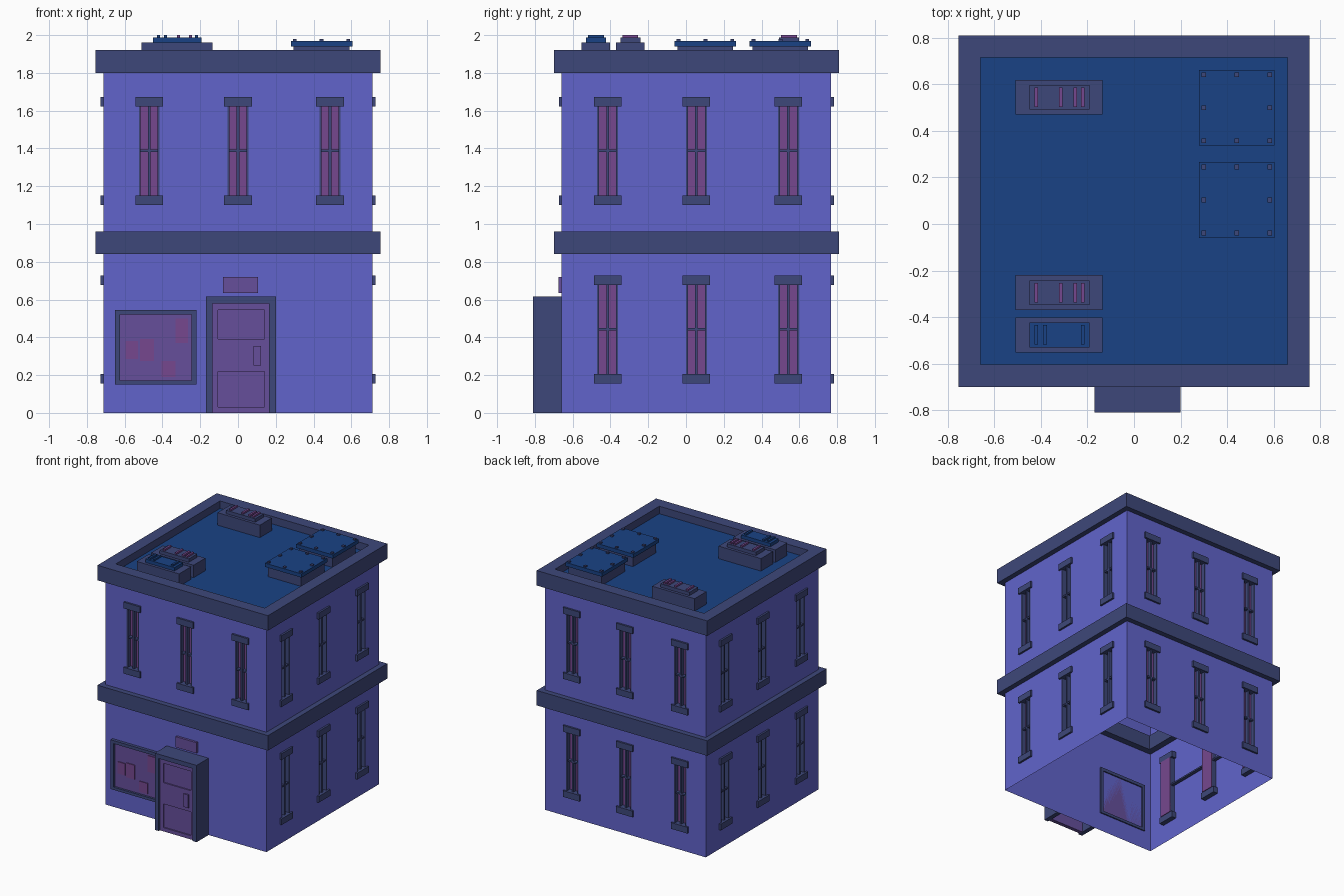
import bpy, bmesh, math
from mathutils import Matrix, Vector

if "Cube" in bpy.data.objects:
    bpy.data.objects.remove(bpy.data.objects["Cube"])

CY, H = 0.055, 0.713          # building centre in y, half width of the walls
RIM, INNER, ROOF = 0.755, 0.66, 1.86


def material(name, r, g, b):
    m = bpy.data.materials.new(name)
    m.diffuse_color = (r, g, b, 1)
    m.use_nodes = True
    m.node_tree.nodes["Principled BSDF"].inputs["Base Color"].default_value = m.diffuse_color
    return m


WALL = material("wall_blue", 0.12, 0.127, 0.60)
TRIM = material("trim_slate", 0.048, 0.064, 0.195)
ROOFM = material("roof_blue", 0.01, 0.055, 0.235)
GLASS = material("glass_purple", 0.18, 0.064, 0.275)
DOOR = material("door_violet", 0.133, 0.078, 0.33)


def finish(name, bm, mat, turn=0):
    """Make an object, turned in quarter steps about the building axis."""
    if turn:
        c = Vector((0, CY, 0))
        bmesh.ops.rotate(bm, verts=bm.verts, cent=c,
                         matrix=Matrix.Rotation(turn * math.pi / 2, 3, 'Z'))
    me = bpy.data.meshes.new(name)
    bm.to_mesh(me)
    bm.free()
    me.materials.append(mat)
    ob = bpy.data.objects.new(name, me)
    bpy.context.collection.objects.link(ob)
    return ob


def boxes(name, mat, items, turn=0):
    """Each item is (x0, x1, y0, y1, z0, z1)."""
    bm = bmesh.new()
    for x0, x1, y0, y1, z0, z1 in items:
        m = Matrix.Translation(((x0 + x1) / 2, (y0 + y1) / 2, (z0 + z1) / 2))
        m = m @ Matrix.Diagonal((x1 - x0, y1 - y0, z1 - z0, 1))
        bmesh.ops.create_cube(bm, size=1, matrix=m)
    return finish(name, bm, mat, turn)


def on_wall(u0, u1, w0, w1, z0, z1):
    """Box on the front wall; w is the distance outward from it."""
    y = CY - H
    return (u0, u1, y - w1, y - w0, z0, z1)


def wall(name, holes, turn):
    """Wall sheet with rectangular openings (u0, u1, z0, z1)."""
    us = sorted({-H, H} | {h[0] for h in holes} | {h[1] for h in holes})
    zs = sorted({0, ROOF} | {h[2] for h in holes} | {h[3] for h in holes})
    bm = bmesh.new()
    for a, b in zip(us, us[1:]):
        for c, d in zip(zs, zs[1:]):
            u, z = (a + b) / 2, (c + d) / 2
            if any(h[0] < u < h[1] and h[2] < z < h[3] for h in holes):
                continue
            bm.faces.new([bm.verts.new((p, CY - H, q))
                          for p, q in ((a, c), (b, c), (b, d), (a, d))])
    bmesh.ops.remove_doubles(bm, verts=bm.verts, dist=1e-5)
    return finish(name, bm, WALL, turn)


def ring(name, outer, inner, z0, z1):
    """Square band around the building."""
    bm = bmesh.new()
    loops = []
    for r, z in ((outer, z0), (outer, z1), (inner, z1), (inner, z0)):
        loops.append([bm.verts.new((sx * r, CY + sy * r, z))
                      for sx, sy in ((-1, -1), (1, -1), (1, 1), (-1, 1))])
    for i in range(4):
        a, b = loops[i], loops[(i + 1) % 4]
        for j in range(4):
            k = (j + 1) % 4
            bm.faces.new((a[j], a[k], b[k], b[j]))
    return finish(name, bm, TRIM)


# Walls and windows, one side at a time
for turn, side in enumerate(("front", "right", "back", "left")):
    floors = [1.15] if side == "front" else [0.205, 1.15]
    holes, panes, frames = [], [], []
    for z in floors:
        top = z + 0.472
        for c in (-0.47, 0.0, 0.487):
            holes.append((c - 0.055, c + 0.055, z, top))
            panes.append(on_wall(c - 0.055, c + 0.055, -0.045, -0.035, z, top))
            frames += [on_wall(c - 0.073, c + 0.073, -0.04, 0.015, top, top + 0.05),
                       on_wall(c - 0.073, c + 0.073, -0.04, 0.015, z - 0.05, z),
                       on_wall(c - 0.055, c - 0.045, -0.04, 0.0, z, top),
                       on_wall(c + 0.045, c + 0.055, -0.04, 0.0, z, top),
                       on_wall(c - 0.007, c + 0.007, -0.035, -0.005, z, top)]
        m = z + 0.238
        frames.append(on_wall(-0.53, 0.54, -0.035, -0.008, m - 0.006, m + 0.006))
    wall(side + "_wall", holes, turn)
    boxes(side + "_window_glass", GLASS, panes, turn)
    boxes(side + "_window_frames", TRIM, frames, turn)

# Floor band, parapet and roof
ring("floor_band", RIM, INNER, 0.84, 0.96)
ring("parapet", RIM, INNER, 1.80, 1.92)
boxes("roof_deck", ROOFM, [(-INNER, INNER, CY - INNER, CY + INNER, ROOF - 0.01, ROOF)])

# Entrance: deep frame, door with raised rails, handle and sign
boxes("door_frame", TRIM, [(-0.17, -0.135, -0.81, -0.658, 0, 0.615),
                           (0.165, 0.20, -0.81, -0.658, 0, 0.615),
                           (-0.135, 0.165, -0.81, -0.658, 0.58, 0.615)])
boxes("door", DOOR, [(-0.135, 0.165, -0.785, -0.765, 0, 0.58),
                     (-0.135, -0.105, -0.795, -0.785, 0, 0.58),
                     (0.14, 0.165, -0.795, -0.785, 0, 0.58),
                     (-0.105, 0.14, -0.795, -0.785, 0, 0.03),
                     (-0.105, 0.14, -0.795, -0.785, 0.22, 0.39),
                     (-0.105, 0.14, -0.795, -0.785, 0.545, 0.58)])
boxes("door_handle", DOOR, [(0.083, 0.122, -0.806, -0.79, 0.25, 0.355)])
boxes("door_sign", DOOR, [on_wall(-0.08, 0.105, 0, 0.018, 0.635, 0.72)])

# Display window with posters
boxes("display_frame", TRIM, [on_wall(-0.65, -0.22, -0.01, 0.025, 0.15, 0.172),
                              on_wall(-0.65, -0.22, -0.01, 0.025, 0.52, 0.545),
                              on_wall(-0.65, -0.625, -0.01, 0.025, 0.172, 0.52),
                              on_wall(-0.245, -0.22, -0.01, 0.025, 0.172, 0.52)])
boxes("display_panel", DOOR, [on_wall(-0.625, -0.245, 0, 0.008, 0.172, 0.52)])
boxes("display_posters", GLASS, [on_wall(a, b, 0.008, 0.014, c, d) for a, b, c, d in (
    (-0.595, -0.53, 0.285, 0.38), (-0.52, -0.445, 0.275, 0.39),
    (-0.33, -0.265, 0.37, 0.50), (-0.405, -0.33, 0.19, 0.275))])

# Roof vents with slats
for i, (y, top, slat, xs) in enumerate((
        (0.545, TRIM, GLASS, (-0.42, -0.315, -0.252, -0.22)),
        (-0.295, TRIM, GLASS, (-0.42, -0.315, -0.252, -0.22)),
        (-0.477, ROOFM, ROOFM, (-0.42, -0.383, -0.22)))):
    n = str(i + 1)
    boxes("vent_base_" + n, TRIM, [(-0.51, -0.135, y - 0.075, y + 0.075, ROOF, 1.96)])
    boxes("vent_top_" + n, top, [(-0.45, -0.192, y - 0.053, y + 0.053, 1.96, 1.987)])
    boxes("vent_slats_" + n, slat,
          [(x - 0.008, x + 0.008, y - 0.042, y + 0.042, 1.987, 2.0) for x in xs])

# Roof hatches with bolts around the lid
for i, y in enumerate((0.5, 0.103)):
    n = str(i + 1)
    boxes("hatch_base_" + n, TRIM, [(0.295, 0.59, y - 0.147, y + 0.147, ROOF, 1.94)])
    boxes("hatch_lid_" + n, ROOFM, [(0.28, 0.605, y - 0.163, y + 0.163, 1.94, 1.97)])
    boxes("hatch_bolts_" + n, TRIM,
          [(0.442 + dx - 0.01, 0.442 + dx + 0.01, y + dy - 0.01, y + dy + 0.01, 1.97, 1.98)
           for dx in (-0.142, 0, 0.142) for dy in (-0.142, 0, 0.142) if dx or dy])
